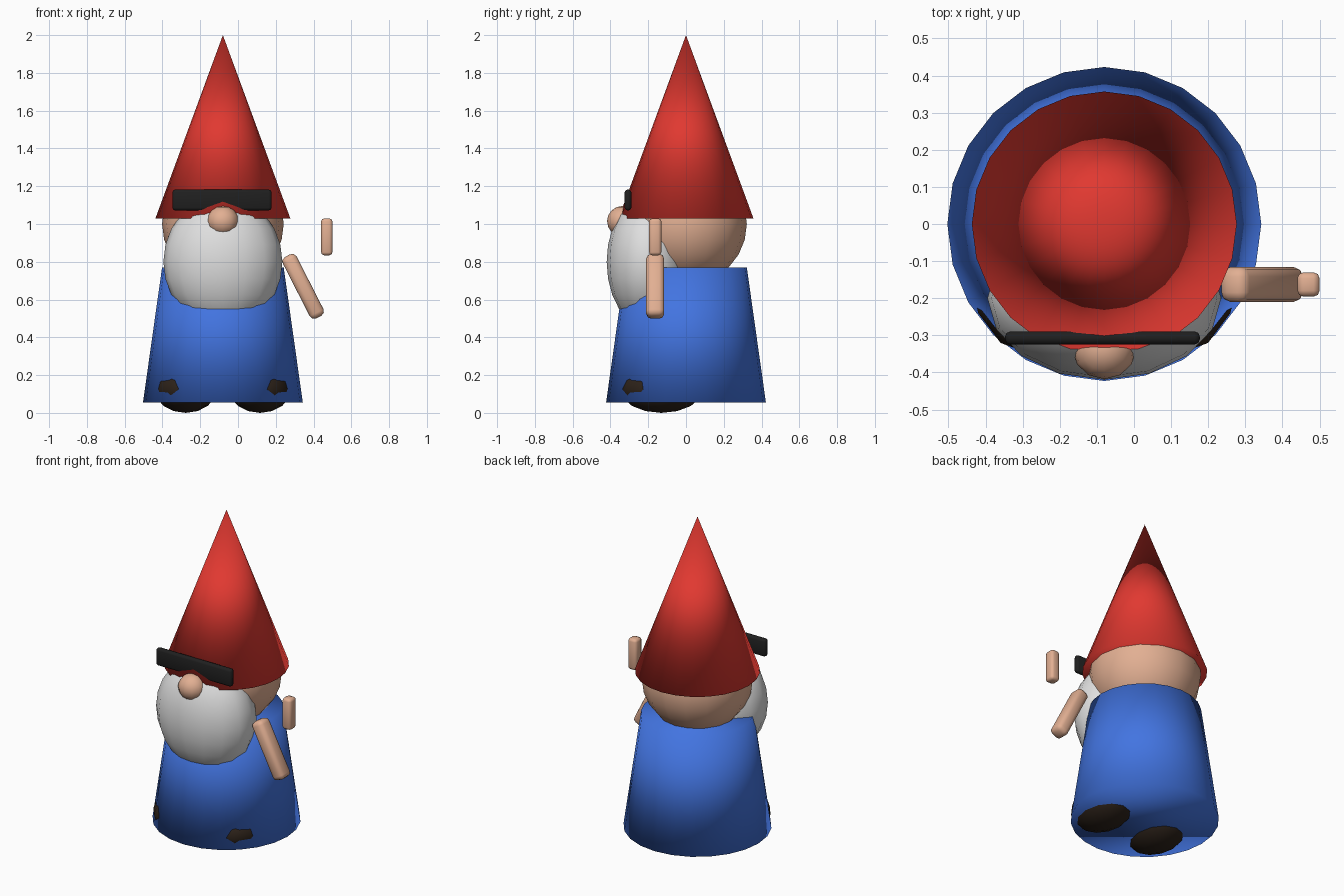
import bpy
import math

cube = bpy.data.objects.get("Cube")
if cube:
    bpy.data.objects.remove(cube, do_unlink=True)

AXIS = -0.08  # x of the figure's upright axis


def material(name, rgb):
    mat = bpy.data.materials.new(name)
    mat.use_nodes = True
    color = (*rgb, 1.0)
    mat.diffuse_color = color
    mat.node_tree.nodes["Principled BSDF"].inputs["Base Color"].default_value = color
    return mat


red = material("hat red", (0.75, 0.04, 0.03))
blue = material("coat blue", (0.055, 0.175, 0.75))
skin = material("skin", (0.76, 0.43, 0.29))
white = material("beard white", (0.74, 0.74, 0.74))
black = material("glasses black", (0.014, 0.014, 0.014))
brown = material("boot brown", (0.026, 0.016, 0.01))


def finish(name, mat):
    obj = bpy.context.object
    obj.name = name
    obj.data.materials.append(mat)
    bpy.ops.object.shade_smooth()
    return obj


def cone(name, mat, r_low, r_high, z_low, z_high):
    bpy.ops.mesh.primitive_cone_add(
        vertices=24, radius1=r_low, radius2=r_high, depth=z_high - z_low,
        location=(AXIS, 0, (z_low + z_high) / 2))
    return finish(name, mat)


def ellipsoid(name, mat, center, radii, segments, rings):
    bpy.ops.mesh.primitive_uv_sphere_add(
        segments=segments, ring_count=rings, radius=1, location=center)
    bpy.context.object.scale = radii
    bpy.ops.object.transform_apply(location=False, rotation=False, scale=True)
    return finish(name, mat)


def rounded_box(name, mat, center, size, bevel, tilt=0):
    bpy.ops.mesh.primitive_cube_add(size=1, location=center)
    bpy.context.object.scale = size
    bpy.ops.object.transform_apply(location=False, rotation=False, scale=True)
    obj = finish(name, mat)
    obj.rotation_euler.y = tilt
    mod = obj.modifiers.new("Rounded edges", 'BEVEL')
    mod.width = bevel
    mod.segments = 2
    mod.limit_method = 'NONE'
    return obj


# Coat and hat
cone("coat", blue, 0.423, 0.322, 0.055, 0.77)
cone("hat", red, 0.357, 0, 1.03, 2.0)

# Head, beard and nose
ellipsoid("head", skin, (AXIS, 0, 1.0), (0.322, 0.322, 0.322), 16, 12)
ellipsoid("beard", white, (AXIS, -0.2, 0.8), (0.315, 0.22, 0.35), 16, 12)
ellipsoid("nose", skin, (AXIS, -0.338, 1.015), (0.085, 0.08, 0.08), 12, 8)

# Dark glasses
rounded_box("glasses", black, (-0.085, -0.307, 1.127), (0.525, 0.035, 0.11), 0.014)

# Left arm and the raised hand beside it
rounded_box("left_arm", skin, (0.345, -0.163, 0.67), (0.082, 0.095, 0.365),
            0.026, -math.radians(27))
rounded_box("left_hand", skin, (0.47, -0.163, 0.932), (0.06, 0.065, 0.195), 0.016)

# Boots under the coat, toes just showing through the hem
for side, sign in (("left", 1), ("right", -1)):
    ellipsoid(side + "_boot", brown, (AXIS + sign * 0.197, -0.13, 0.125),
              (0.165, 0.22, 0.125), 12, 8)
